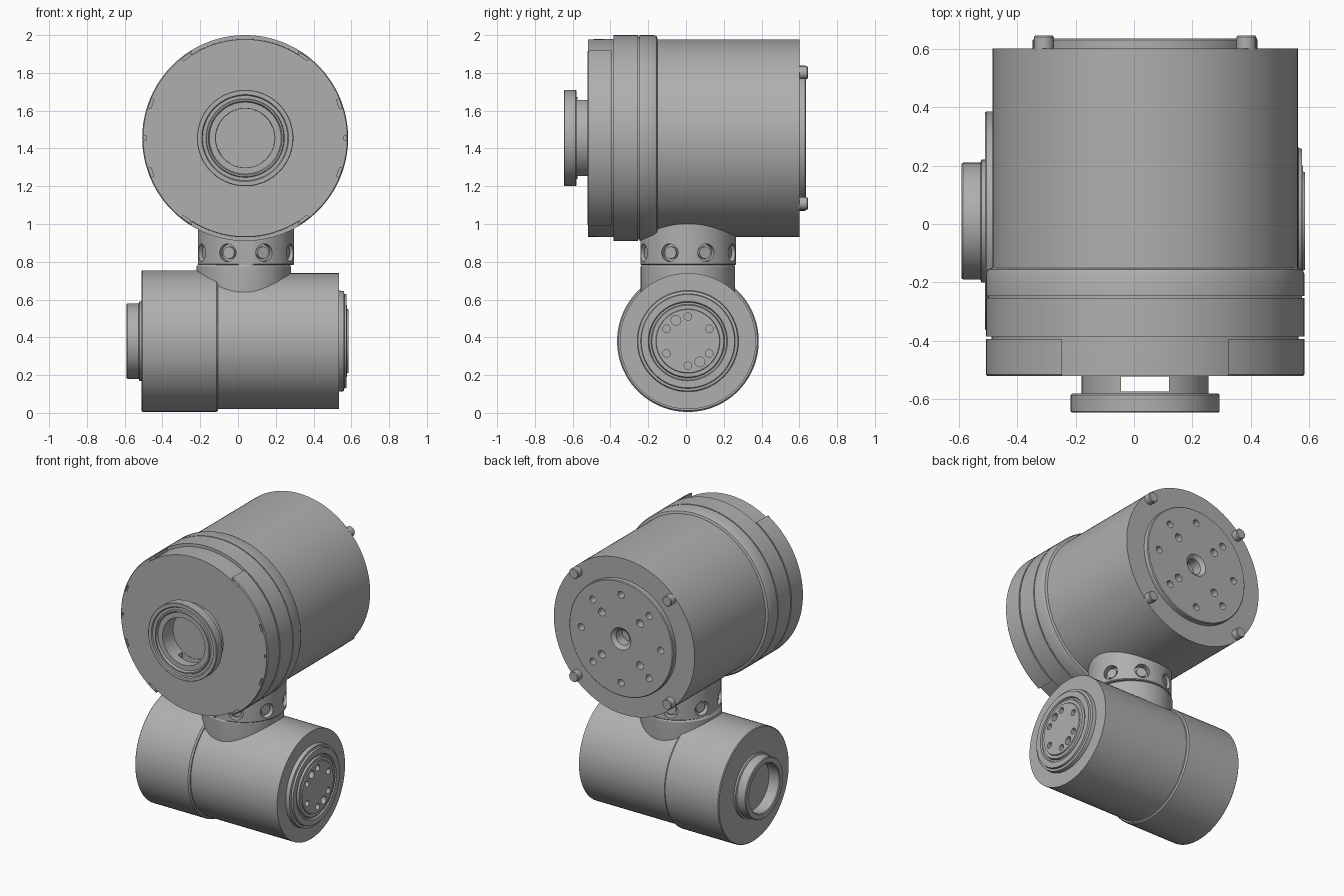
import bpy, bmesh
from math import cos, sin, pi, radians, acos
from mathutils import Matrix

if "Cube" in bpy.data.objects:
    bpy.data.objects.remove(bpy.data.objects["Cube"], do_unlink=True)

grey = bpy.data.materials.new("machined grey")
grey.use_nodes = True
colour = (0.43, 0.43, 0.43, 1)
grey.diffuse_color = colour
grey.node_tree.nodes["Principled BSDF"].inputs["Base Color"].default_value = colour

UPPER = (0.038, 0, 1.455)   # upper drum axis, along y
LOWER = (0, 0.01, 0.38)     # lower drum axis, along x
NECK = (0.042, 0.01, 0)     # neck axis, along z


def place(axis, origin, a, b, h):
    p = {"X": (h, a, b), "Y": (a, h, b), "Z": (a, b, h)}[axis]
    return [o + c for o, c in zip(origin, p)]


def finish(name, bm):
    bmesh.ops.recalc_face_normals(bm, faces=bm.faces)
    mesh = bpy.data.meshes.new(name)
    bm.to_mesh(mesh)
    bm.free()
    mesh.materials.append(grey)
    ob = bpy.data.objects.new(name, mesh)
    bpy.context.collection.objects.link(ob)
    return ob


def add_lathe(bm, axis, origin, profile, seg=96):
    """Turn (radius, position) points; a profile off the axis becomes a ring."""
    rings = []
    for r, h in profile:
        if r == 0:
            rings.append([bm.verts.new(place(axis, origin, 0, 0, h))] * seg)
        else:
            rings.append([bm.verts.new(place(axis, origin, r * cos(2 * pi * i / seg),
                                             r * sin(2 * pi * i / seg), h))
                          for i in range(seg)])
    pairs = list(zip(rings, rings[1:]))
    if profile[0][0] > 0:
        pairs.append((rings[-1], rings[0]))
    for p, q in pairs:
        for i in range(seg):
            j = (i + 1) % seg
            bm.faces.new(list(dict.fromkeys((p[i], p[j], q[j], q[i]))))


def lathe(name, axis, origin, profile, seg=96):
    bm = bmesh.new()
    add_lathe(bm, axis, origin, profile, seg)
    return finish(name, bm)


def add_rod(bm, axis, centre, r, h0, h1, seg=24):
    add_lathe(bm, axis, centre, [(0, h0), (r, h0), (r, h1), (0, h1)], seg)


def add_box(bm, centre, size, rot=Matrix()):
    m = Matrix.Translation(centre) @ rot @ Matrix.Diagonal((*size, 1))
    bmesh.ops.create_cube(bm, size=1, matrix=m)


def cut(ob, bm):
    tool = finish("cutter", bm)
    tool.hide_render = True
    mod = ob.modifiers.new("cut", "BOOLEAN")
    mod.operation, mod.solver, mod.object = "DIFFERENCE", "EXACT", tool
    bpy.context.view_layer.objects.active = ob
    bpy.ops.object.modifier_apply(modifier=mod.name)
    bpy.data.objects.remove(tool, do_unlink=True)


def around(origin, axis, r, angles):
    return [place(axis, origin, r * cos(radians(a)), r * sin(radians(a)), 0) for a in angles]


# Upper drum with stepped bands and rear mounting plate
upper = lathe("upper_drum", "Y", UPPER, [
    (0, 0.635), (0.38, 0.635), (0.385, 0.63), (0.385, 0.6), (0.5225, 0.6),
    (0.5225, -0.15), (0.538, -0.155), (0.545, -0.17), (0.545, -0.247), (0.537, -0.247),
    (0.537, -0.254), (0.545, -0.254), (0.545, -0.385), (0.525, -0.385), (0.525, -0.395),
    (0.5225, -0.52), (0, -0.52)], 128)
bm = bmesh.new()
for p in around(UPPER, "Y", 0.295, range(0, 360, 45)):
    add_rod(bm, "Y", p, 0.023, 0.58, 0.7)
for p in around(UPPER, "Y", 0.2, range(45, 360, 90)):
    add_rod(bm, "Y", p, 0.026, 0.58, 0.7)
add_lathe(bm, "Y", UPPER, [(0, 0.55), (0.05, 0.55), (0.05, 0.615), (0.075, 0.636),
                           (0.075, 0.7), (0, 0.7)], 32)
cut(upper, bm)

# Four locating pins on the rear face
bm = bmesh.new()
for p in around(UPPER, "Y", 0.49, range(45, 360, 90)):
    add_lathe(bm, "Y", p, [(0, 0.59), (0.034, 0.59), (0.034, 0.64), (0.03, 0.645), (0, 0.645)], 24)
finish("rear_pins", bm)

# Raised side shells at the front of the upper drum, with rim slots
limit = acos(0.285 / 0.545)
for side, label in ((1, "left"), (-1, "right")):
    bm = bmesh.new()
    arc = [-limit + 2 * limit * i / 40 for i in range(41)]
    rows = [[bm.verts.new(place("Y", UPPER, side * r * cos(a), r * sin(a), h)) for a in arc]
            for r, h in ((0.545, -0.394), (0.545, -0.515), (0.54, -0.521))]
    for p, q in zip(rows, rows[1:]):
        for i in range(40):
            bm.faces.new((p[i], p[i + 1], q[i + 1], q[i]))
        bm.faces.new((p[-1], p[0], q[0], q[-1]))
    bm.faces.new(rows[0])
    bm.faces.new(rows[-1])
    shell = finish(label + "_front_shell", bm)
    bm = bmesh.new()
    for a in (-54, -20, 0, 20, 54):
        a = radians(a)
        c = place("Y", UPPER, side * 0.53 * cos(a), 0.53 * sin(a), -0.52)
        add_box(bm, c, (0.014, 0.03, 0.05 if a else 0.02), Matrix.Rotation(-side * a, 4, "Y"))
    cut(shell, bm)

# Front hollow flange with open windows through its neck
flange = lathe("front_flange", "Y", UPPER, [
    (0.217, -0.515), (0.217, -0.58), (0.25, -0.58), (0.255, -0.585), (0.255, -0.642),
    (0.252, -0.645), (0.23, -0.645), (0.225, -0.637), (0.208, -0.637), (0.204, -0.645),
    (0.196, -0.645), (0.19, -0.63), (0.157, -0.63), (0.155, -0.515)])
bm = bmesh.new()
add_box(bm, (UPPER[0], -0.548, UPPER[2]), (0.165, 0.052, 0.6))
cut(flange, bm)

# Lower drum with wider right half and bolted left end
lower = lathe("lower_drum", "X", LOWER, [
    (0, -0.51), (0.37, -0.51), (0.375, -0.505), (0.375, -0.115), (0.368, -0.105),
    (0.36, -0.105), (0.36, 0.535), (0.268, 0.535), (0.265, 0.56), (0.25, 0.563),
    (0.247, 0.575), (0.21, 0.575), (0.205, 0.565), (0.195, 0.565), (0.19, 0.578),
    (0.17, 0.578), (0.167, 0.585), (0, 0.585)])
bm = bmesh.new()
for p in around(LOWER, "X", 0.13, range(30, 390, 60)):
    add_rod(bm, "X", p, 0.02, 0.55, 0.65)
for p in around(LOWER, "X", 0.127, (120, 300)):
    add_rod(bm, "X", p, 0.026, 0.55, 0.65)
cut(lower, bm)

# Hollow collar on the right end of the lower drum
lathe("right_end_collar", "X", LOWER, [
    (0.21, -0.505), (0.21, -0.522), (0.2, -0.526), (0.2, -0.585), (0.196, -0.59),
    (0.165, -0.59), (0.16, -0.585), (0.16, -0.505)])

# Neck base rising out of the lower drum
lathe("neck_base", "Z", (0.03, 0.01, 0), [
    (0, 0.5), (0.235, 0.5), (0.25, 0.64), (0.25, 0.775), (0.24, 0.79), (0, 0.79)])

# Clamp ring with counterbored screw holes and a shallow split
clamp = lathe("clamp_ring", "Z", NECK, [
    (0, 0.783), (0.25, 0.783), (0.255, 0.788), (0.255, 1.06), (0, 1.06)])
bm = bmesh.new()
screws = bmesh.new()
for k in range(8):
    a = radians(22.5 + 45 * k)
    turn = (Matrix.Translation((NECK[0], NECK[1], 0.848)) @ Matrix.Rotation(a, 4, "Z")
            @ Matrix.Rotation(pi / 2, 4, "Y"))
    for target, r, h0, h1 in ((bm, 0.047, 0.215, 0.3), (screws, 0.032, 0.2, 0.238)):
        part = bmesh.new()
        add_rod(part, "Z", (0, 0, 0), r, h0, h1)
        part.transform(turn)
        temp = bpy.data.meshes.new("part")
        part.to_mesh(temp)
        part.free()
        target.from_mesh(temp)
        bpy.data.meshes.remove(temp)
add_box(bm, (NECK[0], NECK[1] - 0.27, 0.85), (0.08, 0.045, 0.2))
cut(clamp, bm)
finish("clamp_screws", screws)

# Smooth turned surfaces while keeping machined edges crisp
bpy.ops.object.select_all(action="DESELECT")
for ob in bpy.context.collection.objects:
    if ob.type == "MESH" and grey.name in ob.data.materials:
        ob.select_set(True)
        bpy.context.view_layer.objects.active = ob
bpy.ops.object.shade_smooth_by_angle(angle=radians(30))
